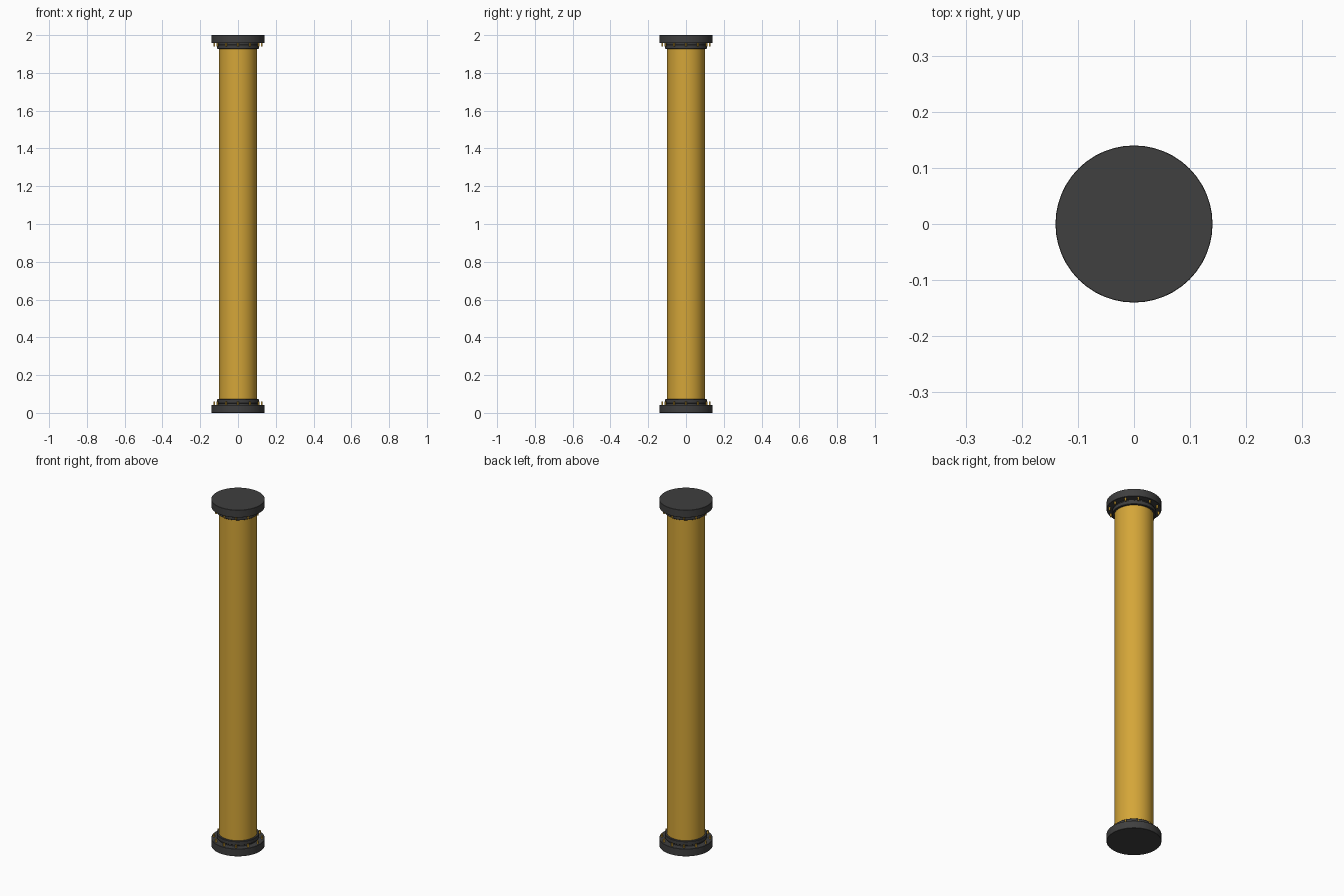
import bpy, math

if "Cube" in bpy.data.objects:
    bpy.data.objects.remove(bpy.data.objects["Cube"])


def material(name, color):
    m = bpy.data.materials.new(name)
    m.diffuse_color = color
    m.use_nodes = True
    m.node_tree.nodes["Principled BSDF"].inputs["Base Color"].default_value = m.diffuse_color
    return m


YELLOW = material("yellow_paint", (0.66, 0.38, 0.04, 1))
DARK = material("dark_steel", (0.05, 0.05, 0.05, 1))


def cylinder(name, radius, z0, z1, mat, sides=48, x=0, y=0, bevel=0):
    lo, hi = min(z0, z1), max(z0, z1)
    bpy.ops.mesh.primitive_cylinder_add(vertices=sides, radius=radius,
                                        depth=hi - lo, location=(x, y, (lo + hi) / 2))
    ob = bpy.context.object
    ob.name = name
    ob.data.materials.append(mat)
    if bevel:
        mod = ob.modifiers.new("soft_edge", "BEVEL")
        mod.width = bevel
        mod.segments = 1
        mod.limit_method = "ANGLE"
    bpy.ops.object.shade_smooth_by_angle(angle=math.radians(30))
    return ob


# Pipe body
cylinder("pipe", 0.10, 0.04, 1.96, YELLOW)

# Matching end fittings; the top one is mirrored about z = 1
for end, z in (("bottom", lambda h: h), ("top", lambda h: 2 - h)):
    # Wide end flange
    cylinder(end + "_flange", 0.14, z(0), z(0.043), DARK, bevel=0.001)
    # Neck and collar around the pipe
    cylinder(end + "_neck", 0.105, z(0.04), z(0.052), DARK)
    cylinder(end + "_collar", 0.111, z(0.05), z(0.073), DARK, bevel=0.002)
    # Ring of bolts on the inner flange face: studs with hex nuts
    for i in range(12):
        a = math.tau * i / 12
        x, y = 0.126 * math.cos(a), 0.126 * math.sin(a)
        cylinder(f"{end}_bolt_{i}", 0.005, z(0.04), z(0.060), YELLOW, 12, x, y)
